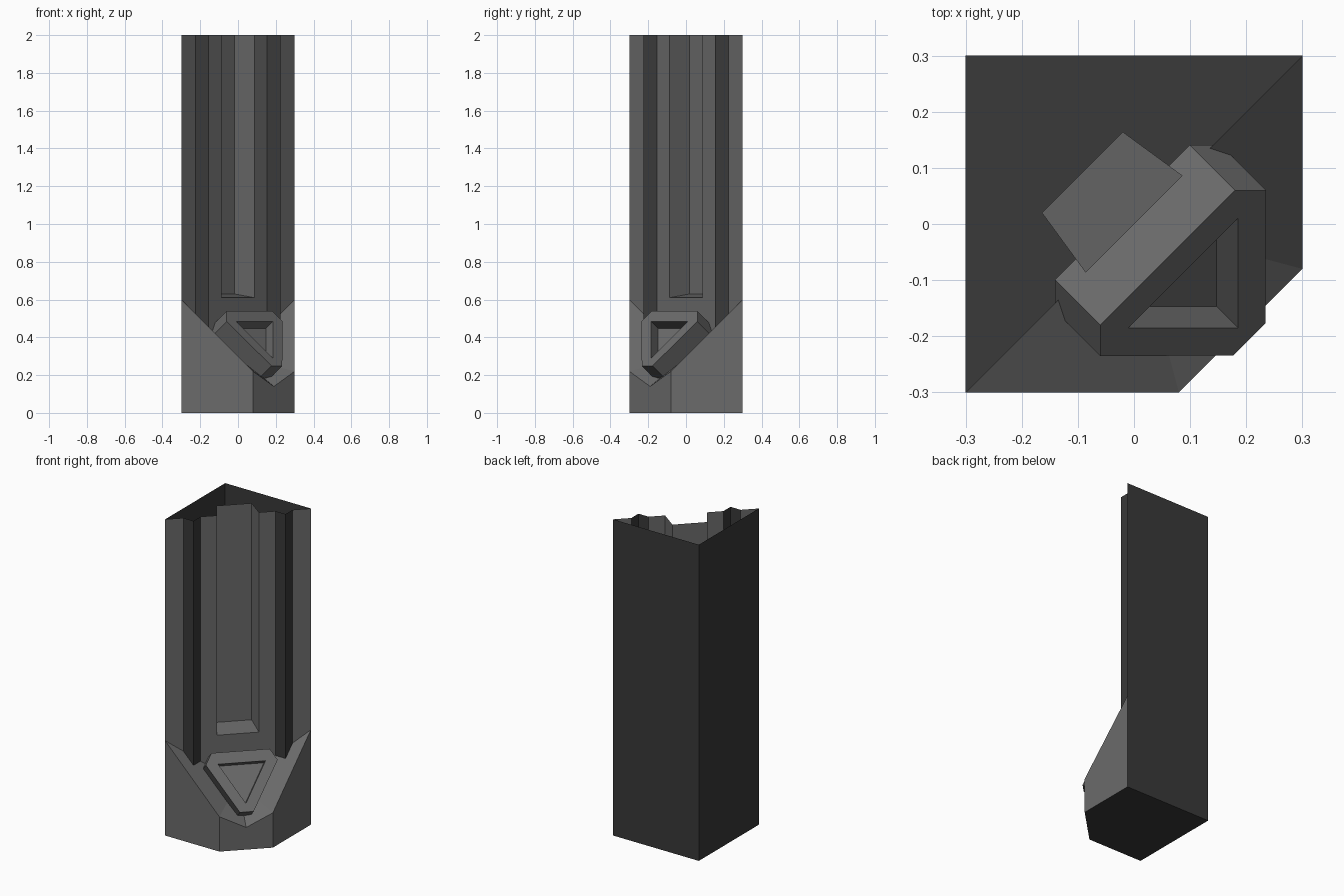
import bpy
import math

if "Cube" in bpy.data.objects:
    bpy.data.objects.remove(bpy.data.objects["Cube"])

R = math.sqrt(0.5)
TOP = 2.0


def material(name, value):
    m = bpy.data.materials.new(name)
    m.diffuse_color = (value, value, value, 1)
    m.use_nodes = True
    m.node_tree.nodes["Principled BSDF"].inputs["Base Color"].default_value = m.diffuse_color
    return m


GREY = material("stone grey", 0.145)
DARK = material("dark grey", 0.041)


def build(name, faces, mat):
    """Make an object from faces given as lists of points, merging equal points."""
    index, verts, polys = {}, [], []
    for face in faces:
        poly = []
        for p in face:
            key = tuple(round(c, 4) for c in p)
            if key not in index:
                index[key] = len(verts)
                verts.append(key)
            poly.append(index[key])
        polys.append(poly)
    mesh = bpy.data.meshes.new(name)
    mesh.from_pydata(verts, [], polys)
    mesh.materials.append(mat)
    mesh.update()
    ob = bpy.data.objects.new(name, mesh)
    bpy.context.collection.objects.link(ob)
    return ob


def diag(s, n, z):
    """s runs along the diagonal, n points out of the front corner."""
    return ((s + n) * R, (s - n) * R, z)


def slope(s, n):
    """Height of the V-shaped sloping base top."""
    return 0.3 + max(-(s + n), s - n) * R


def panel(a, b, za=None, zb=None):
    """Upright strip between two profile points, up to the open top."""
    za = slope(*a) if za is None else za
    zb = slope(*b) if zb is None else zb
    return [diag(*a, za), diag(*b, zb), diag(*b, TOP), diag(*a, TOP)]


# Base with chamfered front corner and sloped top
A, B, P = (-0.3, -0.3, 0.6), (0.08, -0.3, 0.22), (0.19, -0.19, 0.14)
C, D, E = (0.3, -0.08, 0.22), (0.3, 0.3, 0.6), (-0.3, 0.3, TOP)
O = (0, 0, 0.3)


def at(p, z):
    return (p[0], p[1], z)


build("chamfered_base", [
    [at(A, 0), at(B, 0), B, A],
    [at(B, 0), at(C, 0), C, P, B],
    [at(C, 0), at(D, 0), D, C],
    [A, B, O], [B, P, O], [P, C, O], [C, D, O],
], GREY)

# Dark underside and two tall back walls
build("back_walls_and_underside", [
    [at(p, 0) for p in (E, D, C, B, A)],
    [at(D, 0), at(E, 0), E, at(D, TOP)],
    [at(E, 0), at(A, 0), at(A, TOP), E],
], DARK)

# Diagonal front panel with a central recess
END, R1, R2, IN, BACK = 0.4243, 0.318, 0.218, 0.122, 0.102
DEPTH, LEDGE, LEDGE_BACK = -0.13, 0.61, 0.63
front = [
    panel((-END, 0), (-R1, 0)), panel((-R2, 0), (-IN, 0)),
    panel((IN, 0), (R2, 0)), panel((R1, 0), (END, 0)),
    panel((-IN, 0), (-BACK, DEPTH), LEDGE, LEDGE_BACK),
    panel((-BACK, DEPTH), (BACK, DEPTH), LEDGE_BACK, LEDGE_BACK),
    panel((BACK, DEPTH), (IN, 0), LEDGE_BACK, LEDGE),
    [diag(-IN, 0, LEDGE), diag(IN, 0, LEDGE),
     diag(BACK, DEPTH, LEDGE_BACK), diag(-BACK, DEPTH, LEDGE_BACK)],
    [diag(-IN, 0, slope(-IN, 0)), O, diag(IN, 0, slope(IN, 0)),
     diag(IN, 0, LEDGE), diag(-IN, 0, LEDGE)],
]
build("front_panel", front, GREY)

# Dark triangular ridges either side of the recess
for label, mid in (("left", -0.268), ("right", 0.268)):
    pts = [(mid - 0.05, 0), (mid, 0.05), (mid + 0.05, 0)]
    build(label + "_ridge", [panel(pts[0], pts[1]), panel(pts[1], pts[2])], DARK)


# Triangular plate with cut corners and a sunken triangle
def plate(s, n, t=0.0):
    """Point on the tilted plate face, pushed t behind it."""
    return diag(s, n - 0.8165 * t, 0.66 - n / R - 0.5774 * t)


outer = [(-0.17, 0.085), (-0.209, 0.124), (-0.04, 0.291),
         (0.04, 0.291), (0.209, 0.124), (0.17, 0.085)]
inner = [(-0.138, 0.124), (0, 0.262), (0.138, 0.124)]
faces = [[plate(*p, 0.066) for p in inner]]
for i in range(3):
    o1, o2, o3 = outer[2 * i], outer[2 * i + 1], outer[(2 * i + 2) % 6]
    i1, i2 = inner[i], inner[(i + 1) % 3]
    faces.append([plate(*o1), plate(*o2), plate(*i1)])
    faces.append([plate(*o2), plate(*o3), plate(*i2), plate(*i1)])
    faces.append([plate(*i1), plate(*i2), plate(*i2, 0.066), plate(*i1, 0.066)])
    for a, b in ((o1, o2), (o2, o3)):
        faces.append([plate(*a, 0.14), plate(*b, 0.14), plate(*b), plate(*a)])
build("triangle_plate", faces, GREY)
